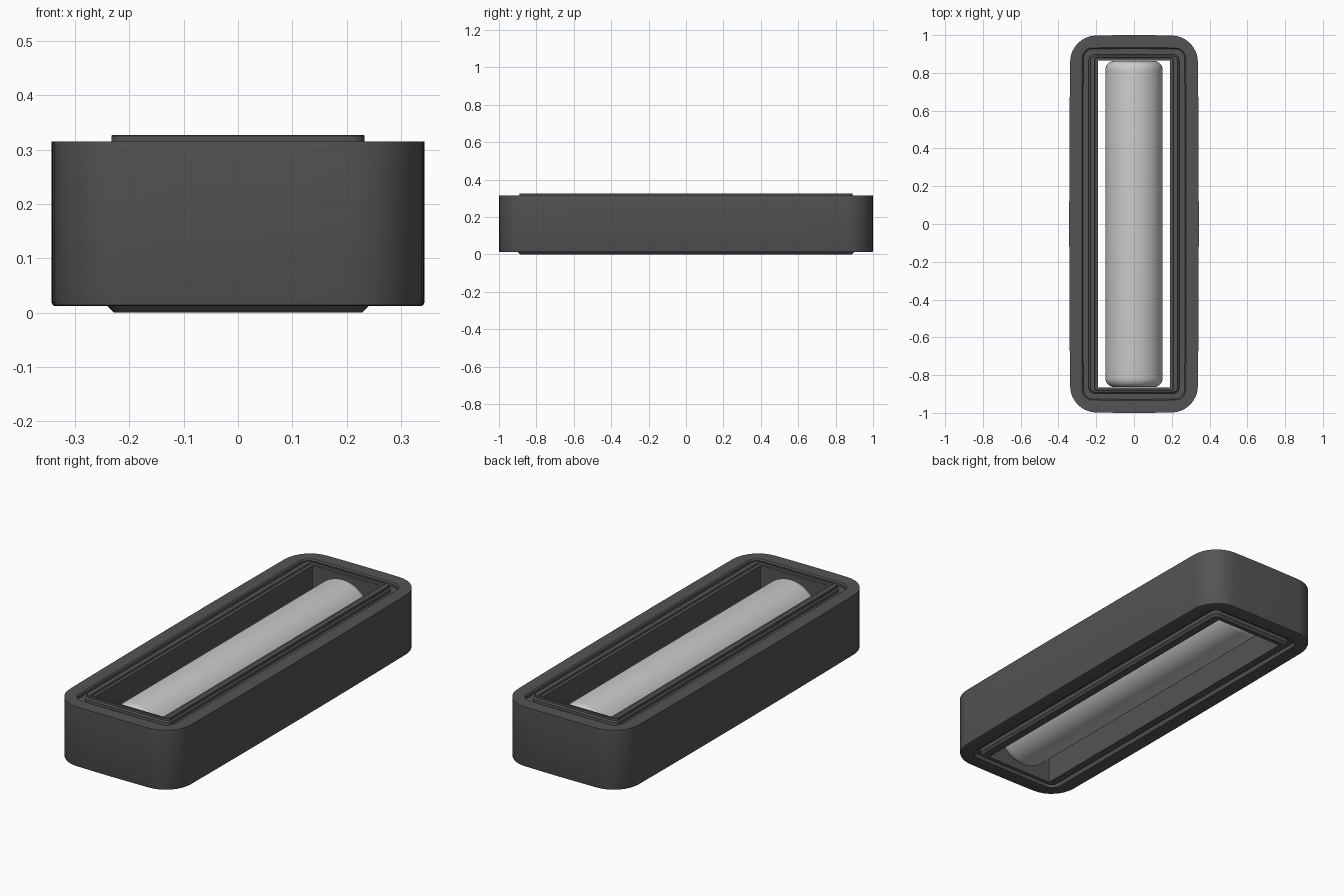
import bpy, bmesh, math

if "Cube" in bpy.data.objects:
    bpy.data.objects.remove(bpy.data.objects["Cube"])


def outline(hx, hy, r, bulge, arc=8, side=6):
    """Rounded rectangle, with sides that swell very slightly."""
    r = max(r, 0.002)
    corners = []
    for q, (sx, sy) in enumerate([(1, 1), (-1, 1), (-1, -1), (1, -1)]):
        for i in range(arc + 1):
            a = math.pi / 2 * (q + i / arc)
            corners.append((sx * (hx - r) + r * math.cos(a),
                            sy * (hy - r) + r * math.sin(a)))
    pts = []
    for i, p in enumerate(corners):
        pts.append(p)
        if i % (arc + 1) == arc:
            n = corners[(i + 1) % len(corners)]
            for k in range(1, side):
                t = k / side
                pts.append((p[0] + (n[0] - p[0]) * t, p[1] + (n[1] - p[1]) * t))
    return [(x * (1 - bulge * (y / hy) ** 2 / hx),
             y * (1 - bulge * (x / hx) ** 2 / hy)) for x, y in pts]


def finish(name, bm, mat=None):
    bmesh.ops.recalc_face_normals(bm, faces=bm.faces)
    mesh = bpy.data.meshes.new(name)
    bm.to_mesh(mesh)
    bm.free()
    ob = bpy.data.objects.new(name, mesh)
    bpy.context.collection.objects.link(ob)
    if mat:
        mesh.materials.append(mat)
    bpy.ops.object.select_all(action='DESELECT')
    bpy.context.view_layer.objects.active = ob
    ob.select_set(True)
    bpy.ops.object.shade_smooth_by_angle(angle=math.radians(30))
    return ob


def ring_body(name, profile, mat):
    """Closed frame lofted through (half x, half y, corner radius, z, bulge)."""
    bm = bmesh.new()
    loops = [[bm.verts.new((x, y, z)) for x, y in outline(hx, hy, r, b)]
             for hx, hy, r, z, b in profile]
    n = len(loops[0])
    for j, low in enumerate(loops):
        high = loops[(j + 1) % len(loops)]
        for i in range(n):
            k = (i + 1) % n
            bm.faces.new((low[i], low[k], high[k], high[i]))
    return finish(name, bm, mat)


dark = bpy.data.materials.new("dark_grey")
dark.diffuse_color = (0.085, 0.09, 0.087, 1)
dark.use_nodes = True
dark.node_tree.nodes["Principled BSDF"].inputs["Base Color"].default_value = dark.diffuse_color

# Outer housing with a groove ledge above and below
ring_body("housing", [
    (0.337, 0.994, 0.13, 0.012, 0.006),
    (0.341, 0.998, 0.134, 0.014, 0.006),
    (0.343, 1.0, 0.136, 0.019, 0.006),
    (0.343, 1.0, 0.136, 0.315, 0.006),
    (0.276, 0.934, 0.055, 0.315, 0.002),
    (0.270, 0.928, 0.050, 0.309, 0.002),
    (0.270, 0.928, 0.050, 0.295, 0),
    (0.230, 0.888, 0.02, 0.295, 0),
    (0.230, 0.888, 0.02, 0.030, 0),
    (0.262, 0.920, 0.045, 0.030, 0),
    (0.268, 0.926, 0.050, 0.012, 0.002),
], dark)

# Inner frame that stands proud of the housing on both faces
ring_body("inner_frame", [
    (0.228, 0.886, 0.025, 0.0, 0),
    (0.240, 0.898, 0.035, 0.012, 0),
    (0.240, 0.898, 0.035, 0.309, 0),
    (0.233, 0.891, 0.028, 0.315, 0),
    (0.233, 0.891, 0.028, 0.325, 0),
    (0.231, 0.889, 0.026, 0.327, 0),
    (0.208, 0.881, 0.01, 0.327, 0),
    (0.206, 0.879, 0.01, 0.319, 0),
    (0.190, 0.866, 0.002, 0.319, 0),
    (0.190, 0.866, 0.002, 0.0, 0),
], dark)

# Roller with rounded ends, turned about the y axis
half, radius, fillet, seg = 0.864, 0.152, 0.05, 48
profile = [(radius - fillet + fillet * math.sin(a), half - fillet + fillet * math.cos(a))
           for a in [math.pi / 2 * i / 8 for i in range(9)]]
profile += [(r, -y) for r, y in reversed(profile)]
bm = bmesh.new()
rings = [[bm.verts.new((r * math.cos(2 * math.pi * i / seg), y,
                        0.163 + r * math.sin(2 * math.pi * i / seg)))
          for i in range(seg)] for r, y in profile]
for a, b in zip(rings, rings[1:]):
    for i in range(seg):
        k = (i + 1) % seg
        bm.faces.new((a[i], a[k], b[k], b[i]))
bm.faces.new(rings[0])
bm.faces.new(rings[-1])
finish("roller", bm)
